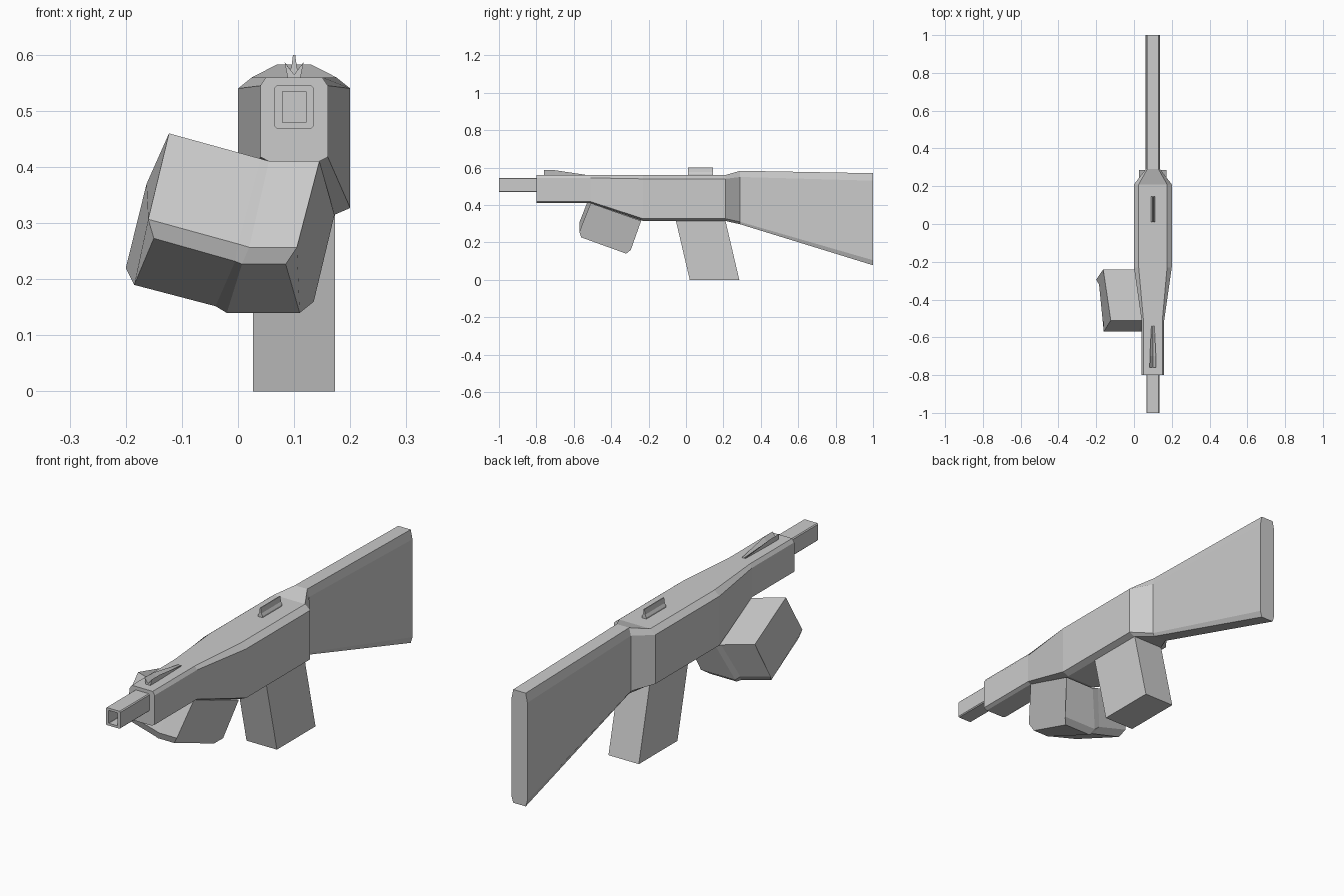
import bpy, bmesh

if "Cube" in bpy.data.objects:
    bpy.data.objects.remove(bpy.data.objects["Cube"])

CX = 0.1  # centre line of the rifle


def loft(name, rings):
    """Skin a list of equally sized point rings and cap both ends."""
    bm = bmesh.new()
    loops = [[bm.verts.new(p) for p in ring] for ring in rings]
    n = len(rings[0])
    for a, b in zip(loops, loops[1:]):
        for i in range(n):
            j = (i + 1) % n
            bm.faces.new((a[i], a[j], b[j], b[i]))
    bm.faces.new(loops[0])
    bm.faces.new(loops[-1])
    bmesh.ops.recalc_face_normals(bm, faces=bm.faces)
    me = bpy.data.meshes.new(name)
    bm.to_mesh(me)
    bm.free()
    ob = bpy.data.objects.new(name, me)
    bpy.context.collection.objects.link(ob)
    return ob


def mirrored(y, half):
    """Closed section at y from half-profile points (half width, z)."""
    return ([(CX + w, y, z) for w, z in half] +
            [(CX - w, y, z) for w, z in reversed(half)])


# Receiver and stock: chamfered sections along y
nose = [(.05, .56), (.06, .545), (.06, .418), (.045, .41)]
wide = [(.075, .56), (.1, .54), (.1, .327), (.072, .315)]
neck = [(.03, .583), (.038, .55), (.038, .31), (.03, .297)]
butt = [(.03, .57), (.038, .53), (.038, .105), (.03, .078)]
loft("receiver_and_stock", [mirrored(y, s) for y, s in (
    (-.8, nose), (-.51, nose), (-.23, wide), (.21, wide), (.29, neck), (1, butt))])


# Hollow square barrel
def tube(y, hw, lo, hi, c):
    return mirrored(y, [(hw - c, hi), (hw, hi - c), (hw, lo + c), (hw - c, lo)])


outer, bore = (.035, .469, .545, .004), (.021, .479, .535, .001)
loft("barrel", [tube(-.78, *outer), tube(-1, *outer), tube(-1, *bore), tube(-.82, *bore)])

# Slanted rear grip block
side = [(-.055, .32), (.21, .32), (.285, 0), (.02, 0)]
loft("rear_grip", [[(x, y, z) for y, z in side] for x in (.027, .173)])

# Bent foregrip: six-sided sections from the left end to the right side
ys = (-.51, -.57, -.56, -.32, -.295, -.24)
sections = [
    ((-.123, .46), (-.16, .307), (-.15, .273), (-.185, .19), (-.2, .22), (-.163, .37)),
    ((.04, .415), (.0, .263), (-.005, .232), (-.04, .152), (-.055, .18), (.0, .325)),
    ((.055, .41), (.02, .257), (.007, .227), (-.02, .14), (-.03, .16), (.028, .315)),
    ((.145, .41), (.105, .257), (.085, .227), (.11, .14), (.135, .16), (.172, .315)),
]
loft("foregrip", [[(x, y, z) for y, (x, z) in zip(ys, s)] for s in sections])

# Front sight: notched wings sloping down to the rear
loft("front_sight", [
    mirrored(-.76, [(.001, .566), (.017, .587), (.011, .557)]),
    mirrored(-.70, [(.001, .566), (.016, .586), (.011, .557)]),
    mirrored(-.54, [(.001, .560), (.008, .562), (.007, .557)])])

# Rear sight: narrow ridge on a wider foot
ridge = [(.002, .6), (.005, .577), (.011, .566), (.011, .557)]
loft("rear_sight", [mirrored(y, ridge) for y in (.01, .145)])
